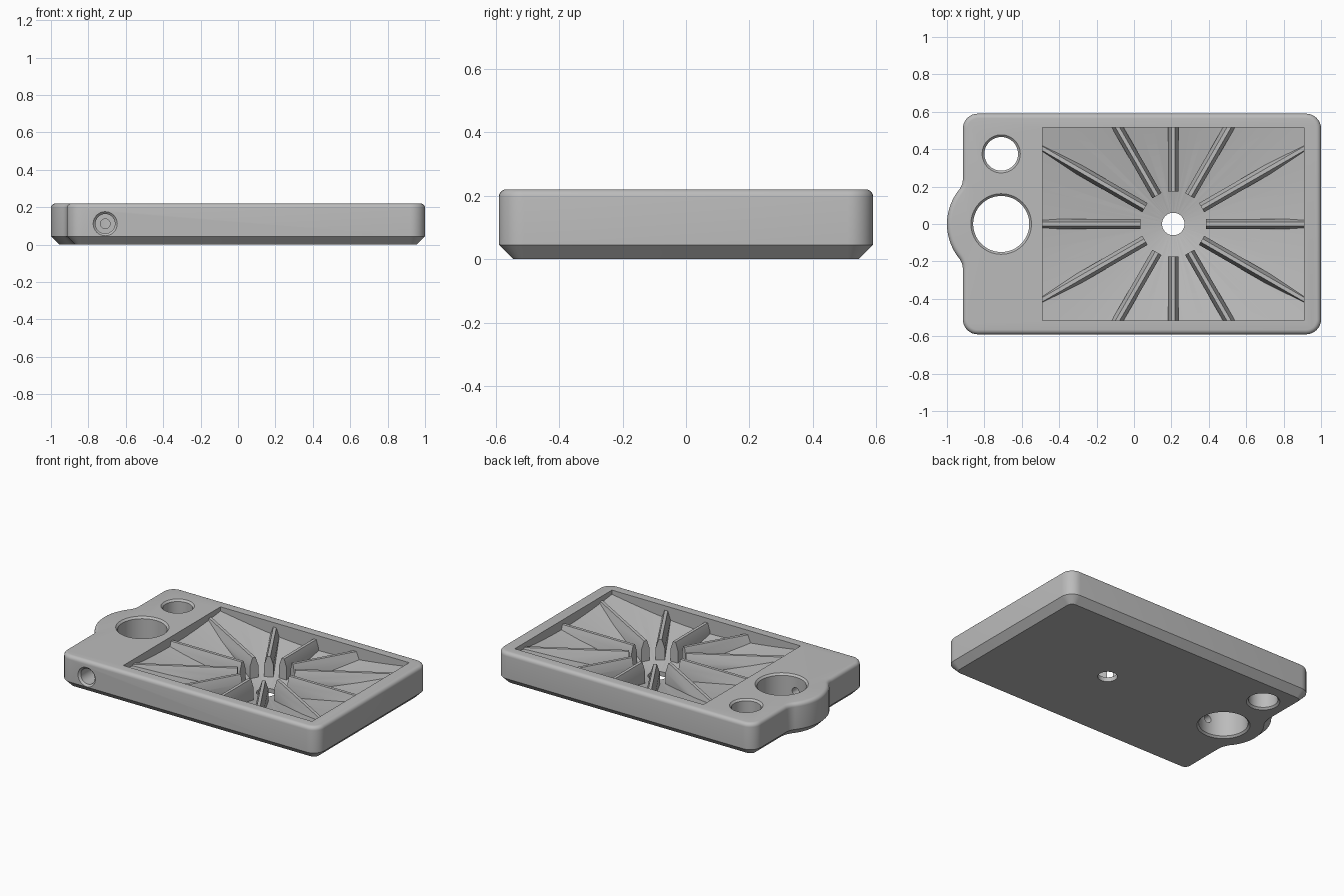
import bpy, bmesh
from math import pi, sin, cos, atan2, sqrt, radians
from mathutils import Matrix, Vector

if "Cube" in bpy.data.objects:
    bpy.data.objects.remove(bpy.data.objects["Cube"])

HEIGHT = 0.22
DRAIN = (0.21, 0.0)
BIG_HOLE = (-0.71, 0.0)
SMALL_HOLE = (-0.71, 0.375)

grey = bpy.data.materials.new("plain grey")
grey.use_nodes = True
grey.diffuse_color = (0.5, 0.5, 0.5, 1)
grey.node_tree.nodes["Principled BSDF"].inputs["Base Color"].default_value = (0.5, 0.5, 0.5, 1)


def finish(bm, name):
    bmesh.ops.recalc_face_normals(bm, faces=bm.faces)
    mesh = bpy.data.meshes.new(name)
    bm.to_mesh(mesh)
    bm.free()
    mesh.materials.append(grey)
    obj = bpy.data.objects.new(name, mesh)
    bpy.context.collection.objects.link(obj)
    return obj


def loft(name, rings):
    """Closed solid through rings of equal point count."""
    bm = bmesh.new()
    loops = [[bm.verts.new(p) for p in ring] for ring in rings]
    n = len(loops[0])
    for a, b in zip(loops, loops[1:]):
        for i in range(n):
            j = (i + 1) % n
            bm.faces.new((a[i], a[j], b[j], b[i]))
    bm.faces.new(loops[0][::-1])
    bm.faces.new(loops[-1])
    return finish(bm, name)


def lathe(name, centre, profile, segments=64):
    """Solid of revolution from (radius, z) pairs."""
    cx, cy = centre
    return loft(name, [[(cx + r * cos(2 * pi * i / segments), cy + r * sin(2 * pi * i / segments), z)
                        for i in range(segments)] for r, z in profile])


def combine(target, tool, operation):
    mod = target.modifiers.new(operation.title(), "BOOLEAN")
    mod.operation, mod.solver, mod.object = operation, "EXACT", tool
    bpy.ops.object.select_all(action="DESELECT")
    bpy.context.view_layer.objects.active = target
    target.select_set(True)
    bpy.ops.object.modifier_apply(modifier=mod.name)
    bpy.data.objects.remove(tool)


def arc(cx, cy, r, start, end, steps):
    return [(cx + r * cos(start + (end - start) * i / steps),
             cy + r * sin(start + (end - start) * i / steps)) for i in range(steps + 1)]


def outline(inset, z):
    """Rounded rectangle with a blended round bulge on the -x side."""
    left, right, half, corner = -0.915, 1.0, 0.59, 0.08
    bulge, fillet = 0.29, 0.1
    fx = left - fillet
    fy = sqrt((bulge + fillet) ** 2 - (fx - BIG_HOLE[0]) ** 2)
    turn = atan2(fy, BIG_HOLE[0] - fx)
    r, f = corner - inset, fillet + inset
    pts = arc(right - corner, -half + corner, r, -pi / 2, 0, 8)
    pts += arc(right - corner, half - corner, r, 0, pi / 2, 8)
    pts += arc(left + corner, half - corner, r, pi / 2, pi, 8)
    pts += arc(fx, fy, f, 0, -turn, 8)
    pts += arc(*BIG_HOLE, bulge - inset, pi - turn, pi + turn, 24)[1:-1]
    pts += arc(fx, -fy, f, turn, 0, 8)
    pts += arc(left + corner, -half + corner, r, pi, 1.5 * pi, 8)
    return [(x, y, z) for x, y in pts]


# Tray body: chamfered foot, straight wall, rounded top edge
round_over = 0.025
rings = [outline(0.045, 0), outline(0, 0.045)]
for k in range(6):
    a = k / 5 * pi / 2
    rings.append(outline(round_over * (1 - cos(a)), HEIGHT - round_over * (1 - sin(a))))
tray = loft("drain_tray", rings)

# Basin cutter: rectangular pocket with a funnel floor
basin = lathe("basin_cutter", DRAIN, [(0.06, 0.03), (1.16, 0.25)], 96)
bm = bmesh.new()
bmesh.ops.create_cube(bm, size=1, matrix=Matrix.Translation((0.21, 0, 0.15)) @ Matrix.Diagonal((1.4, 1.03, 0.3, 1)))
combine(basin, finish(bm, "basin_bounds"), "INTERSECT")

# Twelve radial ribs with steep chamfered tops are left standing in the basin
section = [(-0.028, 0.01), (0.028, 0.01), (0.028, 0.135), (0.01, 0.19), (-0.01, 0.19), (-0.028, 0.135)]
for k in range(12):
    spin = Matrix.Translation((*DRAIN, 0)) @ Matrix.Rotation(radians(30 * k), 4, "Z")
    rib = loft("rib", [[spin @ Vector((r, y, z)) for y, z in section] for r in (0.175, 1.0)])
    combine(basin, rib, "DIFFERENCE")
combine(tray, basin, "DIFFERENCE")

# Drain hole and the two chamfered through holes
combine(tray, lathe("drain_cutter", DRAIN, [(0.06, -0.1), (0.06, 0.1)]), "DIFFERENCE")
for centre, r in ((BIG_HOLE, 0.15), (SMALL_HOLE, 0.09)):
    lip = 0.012
    profile = [(r + 2 * lip, -lip), (r, lip), (r, HEIGHT - lip), (r + 2 * lip, HEIGHT + lip)]
    combine(tray, lathe("hole_cutter", centre, profile), "DIFFERENCE")

# Stepped screw hole from the front wall into the large hole
screw = lathe("screw_cutter", (0, 0), [(0.075, -0.01), (0.052, 0.012), (0.052, 0.26), (0.026, 0.26), (0.026, 0.5)], 32)
screw.data.transform(Matrix.Translation((BIG_HOLE[0], -0.59, 0.112)) @ Matrix.Rotation(-pi / 2, 4, "X"))
combine(tray, screw, "DIFFERENCE")

bpy.context.view_layer.objects.active = tray
tray.select_set(True)
bpy.ops.object.shade_smooth_by_angle(angle=radians(30))
